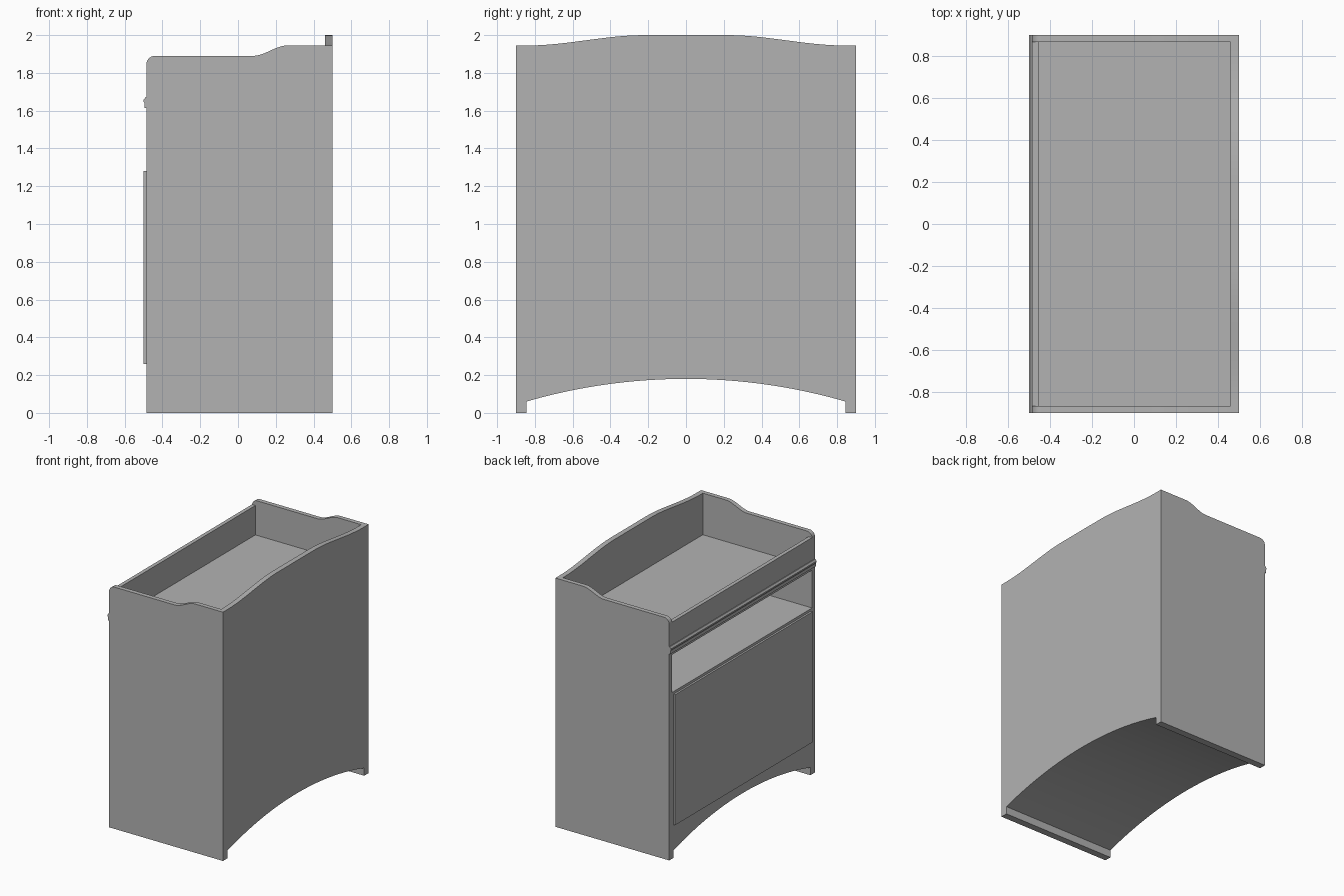
import bpy, bmesh, math

cube = bpy.data.objects.get("Cube")
if cube:
    bpy.data.objects.remove(cube, do_unlink=True)

grey = bpy.data.materials.new("plain grey")
grey.use_nodes = True
grey.diffuse_color = (0.45, 0.45, 0.45, 1)
grey.node_tree.nodes["Principled BSDF"].inputs["Base Color"].default_value = (0.45, 0.45, 0.45, 1)

FRONT, BACK, BACK_IN = -0.485, 0.5, 0.46   # open side faces -x
HALF, INNER = 0.9, 0.865


def prism(name, outline, axis, start, end):
    """Extrude a 2D outline along x (outline in y, z) or y (outline in x, z)."""
    bm = bmesh.new()
    place = (lambda u, v: (start, u, v)) if axis == "x" else (lambda u, v: (u, start, v))
    face = bm.faces.new([bm.verts.new(place(u, v)) for u, v in outline])
    grown = bmesh.ops.extrude_face_region(bm, geom=[face])
    moved = [g for g in grown["geom"] if isinstance(g, bmesh.types.BMVert)]
    shift = (end - start, 0, 0) if axis == "x" else (0, end - start, 0)
    bmesh.ops.translate(bm, verts=moved, vec=shift)
    bmesh.ops.recalc_face_normals(bm, faces=bm.faces)
    mesh = bpy.data.meshes.new(name)
    bm.to_mesh(mesh)
    bm.free()
    mesh.materials.append(grey)
    obj = bpy.data.objects.new(name, mesh)
    bpy.context.collection.objects.link(obj)
    bpy.ops.object.select_all(action="DESELECT")
    obj.select_set(True)
    bpy.context.view_layer.objects.active = obj
    bpy.ops.object.shade_smooth_by_angle(angle=math.radians(30))
    return obj


def box(name, x0, x1, half, z0, z1):
    return prism(name, [(x0, z0), (x1, z0), (x1, z1), (x0, z1)], "y", -half, half)


def ease(u0, u1, v0, v1, steps=12):
    """Soft S-curve from (u0, v0) to (u1, v1)."""
    ts = [i / steps for i in range(steps + 1)]
    return [(u0 + (u1 - u0) * t, v0 + (v1 - v0) * t * t * (3 - 2 * t)) for t in ts]


def arched_bottom(half, steps=32):
    """Feet at both ends with a shallow circular arch between them."""
    span, low, rise = 0.845, 0.06, 0.12
    radius = (span ** 2 + rise ** 2) / (2 * rise)
    pts = [(-half, 0), (-span, 0)]
    for i in range(steps + 1):
        y = span * (2 * i / steps - 1)
        pts.append((y, low + rise - radius + math.sqrt(radius ** 2 - y ** 2)))
    return pts + [(span, 0), (half, 0)]


# Back panel with a crested top
crest = [(HALF, 1.945)] + ease(0.84, 0.22, 1.945, 2.0)
crest += [(-y, z) for y, z in reversed(crest)]
prism("back_panel", arched_bottom(HALF) + crest, "x", BACK_IN, BACK)

# Cabinet body below the open shelf
prism("cabinet_body", arched_bottom(INNER) + [(INNER, 1.3), (-INNER, 1.3)],
      "x", FRONT, BACK_IN)

# Side panels with a rounded front corner and a raised rear
r = 0.045
corner = [(FRONT + r - r * math.sin(a), 1.89 - r + r * math.cos(a))
          for a in (math.pi / 2 * i / 8 for i in range(9))]
side = [(FRONT, 0), (BACK_IN, 0), (BACK_IN, 1.945)] + ease(0.26, 0.08, 1.945, 1.89) + corner
for name, s in (("left_side_panel", 1), ("right_side_panel", -1)):
    prism(name, side, "y", s * INNER, s * HALF)

# Top tray
box("tray_floor", FRONT, BACK_IN, INNER, 1.595, 1.62)
box("tray_front_rail", FRONT, -0.455, INNER, 1.62, 1.85)

# Moulded trim under the rail
trim = [(FRONT, 1.615), (-0.494, 1.615), (-0.494, 1.64), (-0.5, 1.648),
        (-0.5, 1.658), (-0.493, 1.664), (-0.49, 1.672), (FRONT, 1.672)]
prism("trim_strip", trim, "y", -HALF, HALF)

# Flat front board
box("front_board", -0.5, FRONT, 0.85, 0.26, 1.28)
